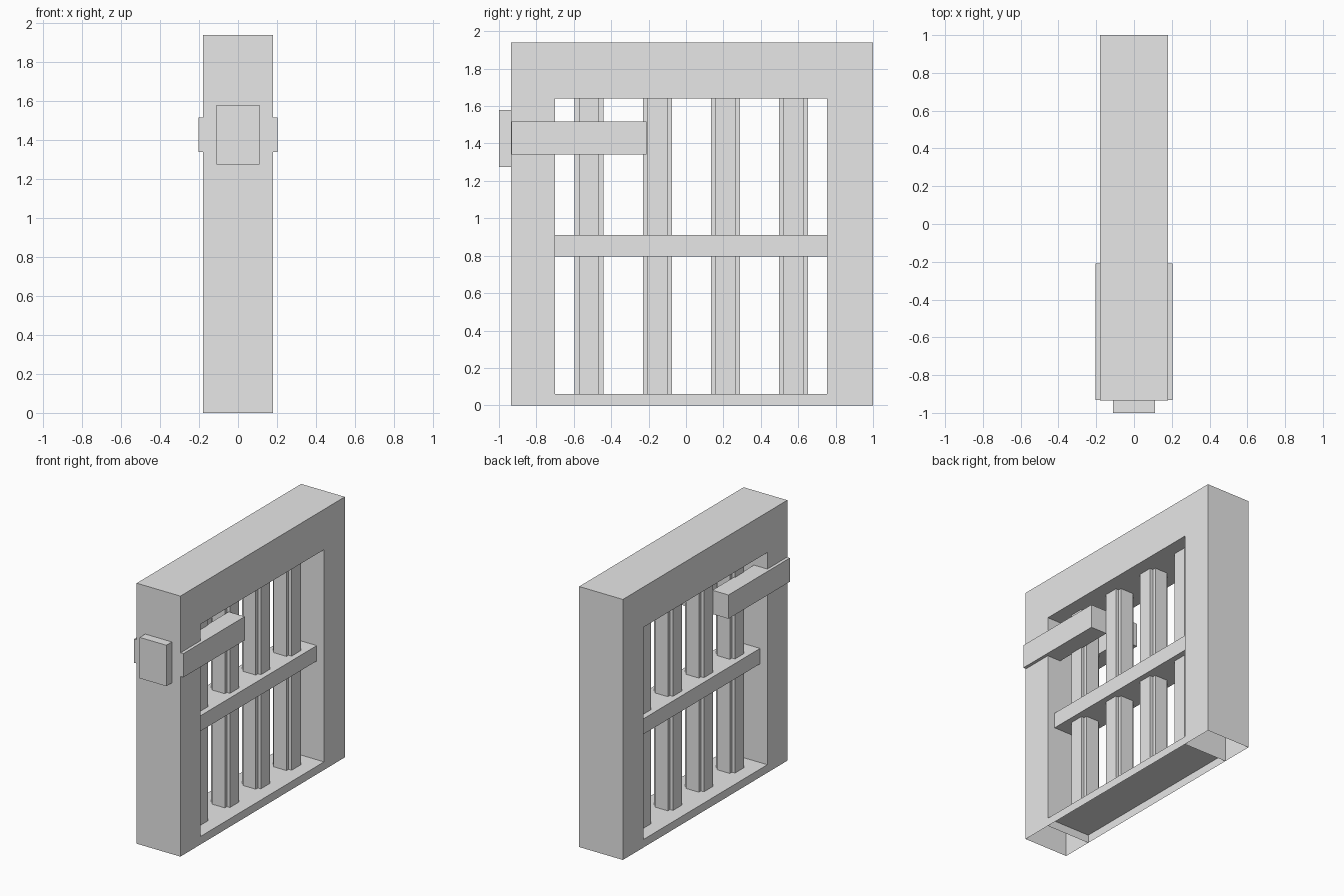
import bpy, bmesh

if "Cube" in bpy.data.objects:
    bpy.data.objects.remove(bpy.data.objects["Cube"])

grey = bpy.data.materials.new("light grey")
grey.diffuse_color = (0.8, 0.8, 0.8, 1)
grey.use_nodes = True
grey.node_tree.nodes["Principled BSDF"].inputs["Base Color"].default_value = grey.diffuse_color


def finish(name, bm):
    bmesh.ops.remove_doubles(bm, verts=bm.verts, dist=1e-5)
    bmesh.ops.recalc_face_normals(bm, faces=bm.faces)
    me = bpy.data.meshes.new(name)
    bm.to_mesh(me)
    bm.free()
    me.materials.append(grey)
    ob = bpy.data.objects.new(name, me)
    bpy.context.collection.objects.link(ob)
    return ob


def box(name, x, y, z):
    bm = bmesh.new()
    bmesh.ops.create_cube(bm, size=1)
    for v in bm.verts:
        v.co = [r[0] + (c + 0.5) * (r[1] - r[0]) for c, r in zip(v.co, (x, y, z))]
    return finish(name, bm)


def extrude_z(name, outline, z0, z1):
    bm = bmesh.new()
    face = bm.faces.new([bm.verts.new((x, y, z0)) for x, y in outline])
    top = bmesh.ops.extrude_face_region(bm, geom=[face], use_keep_orig=True)
    for v in top["geom"]:
        if isinstance(v, bmesh.types.BMVert):
            v.co.z = z1
    return finish(name, bm)


# Frame: a hollow shell, open underneath, with a rectangular opening
W = 0.18
Y = (-0.935, -0.70, 0.755, 1.0)
Z = (0, 0.06, 1.64, 1.94)
bm = bmesh.new()


def quad(*pts):
    bm.faces.new([bm.verts.new(p) for p in pts])


def wall(a, b):
    # strip across the frame's thickness between two (y, z) points
    quad((-W, *a), (W, *a), (W, *b), (-W, *b))


for i in range(3):
    for j in range(3):
        if (i, j) != (1, 1):
            for x in (-W, W):
                quad((x, Y[i], Z[j]), (x, Y[i + 1], Z[j]),
                     (x, Y[i + 1], Z[j + 1]), (x, Y[i], Z[j + 1]))
for k in range(3):
    wall((Y[0], Z[k]), (Y[0], Z[k + 1]))      # outer sides
    wall((Y[3], Z[k]), (Y[3], Z[k + 1]))
    wall((Y[k], Z[3]), (Y[k + 1], Z[3]))      # top
for y in Y[1:3]:
    wall((y, Z[0]), (y, Z[1]))                # jambs
    wall((y, Z[1]), (y, Z[2]))
for z in Z[1:3]:
    wall((Y[1], z), (Y[2], z))                # sill and head
finish("door_frame", bm)

# Upright bars with notched corners
R, N = 0.078, 0.053
quarter = [(R, -N), (R, N), (N, N)]
section = []
for _ in range(4):
    section += quarter
    quarter = [(-y, x) for x, y in quarter]
for i, yc in enumerate((-0.518, -0.153, 0.211, 0.574)):
    extrude_z(f"bar_{i + 1}", [(x, y + yc) for x, y in section], Z[1], Z[2])

# Cross rail
box("cross_rail", (-0.12, 0.12), (Y[1], Y[2]), (0.795, 0.91))

# Latch arms on both sides, and the lock plate on the edge
for side, s in (("left", -1), ("right", 1)):
    box(f"latch_arm_{side}", sorted((s * 0.07, s * 0.203)), (-0.932, -0.21), (1.34, 1.517))
box("lock_plate", (-0.11, 0.11), (-1.0, -0.935), (1.275, 1.58))
